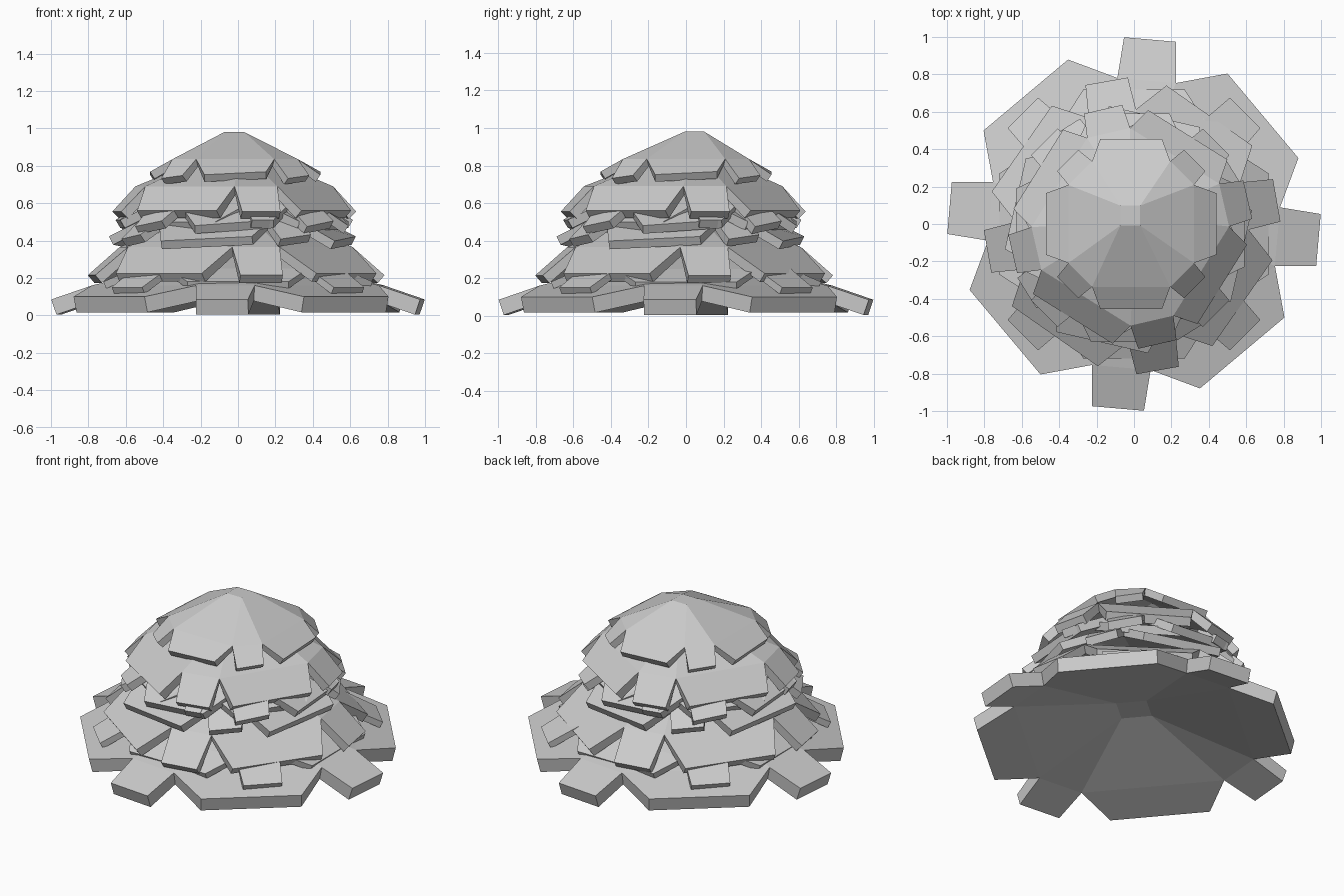
import bpy, bmesh, math
from mathutils import Vector

cube = bpy.data.objects.get("Cube")
if cube:
    bpy.data.objects.remove(cube, do_unlink=True)

grey = bpy.data.materials.new("stone_grey")
grey.use_nodes = True
colour = (0.6, 0.6, 0.6, 1)
grey.diffuse_color = colour
bsdf = next(n for n in grey.node_tree.nodes if n.type == 'BSDF_PRINCIPLED')
bsdf.inputs["Base Color"].default_value = colour
bsdf.inputs["Roughness"].default_value = 0.8


def petal_layer(name, turn, peak_z, ring_r, ring_z, narrow, wide, thick,
                shift=(0, 0), peak=(0, 0), twist=0.0, peak_r=0.075):
    """Four-sided cap with alternating narrow and wide flaps.
    narrow / wide = (outer radius, half width, height of outer edge)."""
    bm = bmesh.new()

    def point(angle, radius, side, z):
        c, s = math.cos(angle), math.sin(angle)
        return bm.verts.new((radius * c - side * s + shift[0],
                             radius * s + side * c + shift[1], z))

    angles = [math.radians(turn + 90 * k) for k in range(4)]
    centre = [point(a, peak_r, 0, peak_z) for a in angles]
    for v in centre:
        v.co += Vector((*peak, 0))
    base = narrow[1] * 1.12
    ring = [(point(a, ring_r, -base, ring_z), point(a, ring_r, base, ring_z)) for a in angles]
    bm.faces.new(centre)
    for k, a in enumerate(angles):
        n = (k + 1) % 4
        low, high = ring[k]
        nxt = ring[n][0]
        # sloping cap
        bm.faces.new((centre[k], low, high))
        bm.faces.new((centre[k], high, nxt, centre[n]))
        # flaps
        for (p, q), angle, (r, half, z) in (((low, high), a, narrow),
                                            ((high, nxt), a + math.pi / 4, wide)):
            bm.faces.new((p, point(angle, r, -half, z - twist),
                          point(angle, r, half, z + twist), q))
    bm.normal_update()
    mesh = bpy.data.meshes.new(name)
    bm.to_mesh(mesh)
    bm.free()
    mesh.materials.append(grey)
    obj = bpy.data.objects.new(name, mesh)
    bpy.context.collection.objects.link(obj)
    solid = obj.modifiers.new("thickness", 'SOLIDIFY')
    solid.thickness = thick
    solid.offset = -1


# Layers from the ground up
petal_layer("ground_layer", -5, 0.32, 0.77, 0.16, (0.99, 0.14, 0.085), (0.9, 0.295, 0.1), 0.086,
            peak_r=0.14)
petal_layer("lower_layer", 45, 0.42, 0.66, 0.25, (0.84, 0.115, 0.15), (0.72, 0.27, 0.18), 0.04)
petal_layer("broad_layer", 10, 0.6, 0.61, 0.365, (0.785, 0.115, 0.215), (0.72, 0.28, 0.225), 0.055,
            shift=(-0.01, -0.01))
petal_layer("middle_layer", 32, 0.68, 0.53, 0.5, (0.64, 0.095, 0.42), (0.62, 0.25, 0.41), 0.05,
            shift=(-0.03, -0.03), twist=0.012)
petal_layer("filler_layer", 13, 0.78, 0.51, 0.59, (0.64, 0.05, 0.51), (0.56, 0.23, 0.5), 0.05,
            shift=(-0.02, -0.02))
petal_layer("inner_layer", 45, 0.76, 0.52, 0.59, (0.65, 0.1, 0.49), (0.61, 0.21, 0.495), 0.05,
            shift=(-0.02, -0.02), twist=0.015)
petal_layer("upper_layer", 13, 0.88, 0.515, 0.69, (0.645, 0.105, 0.555), (0.58, 0.25, 0.56), 0.055,
            shift=(-0.02, -0.015), peak=(0.01, 0.035))
petal_layer("crown_layer", 45, 0.98, 0.385, 0.835, (0.48, 0.08, 0.74), (0.455, 0.165, 0.76), 0.045,
            shift=(-0.015, 0), peak=(-0.005, 0.045), twist=0.008)
